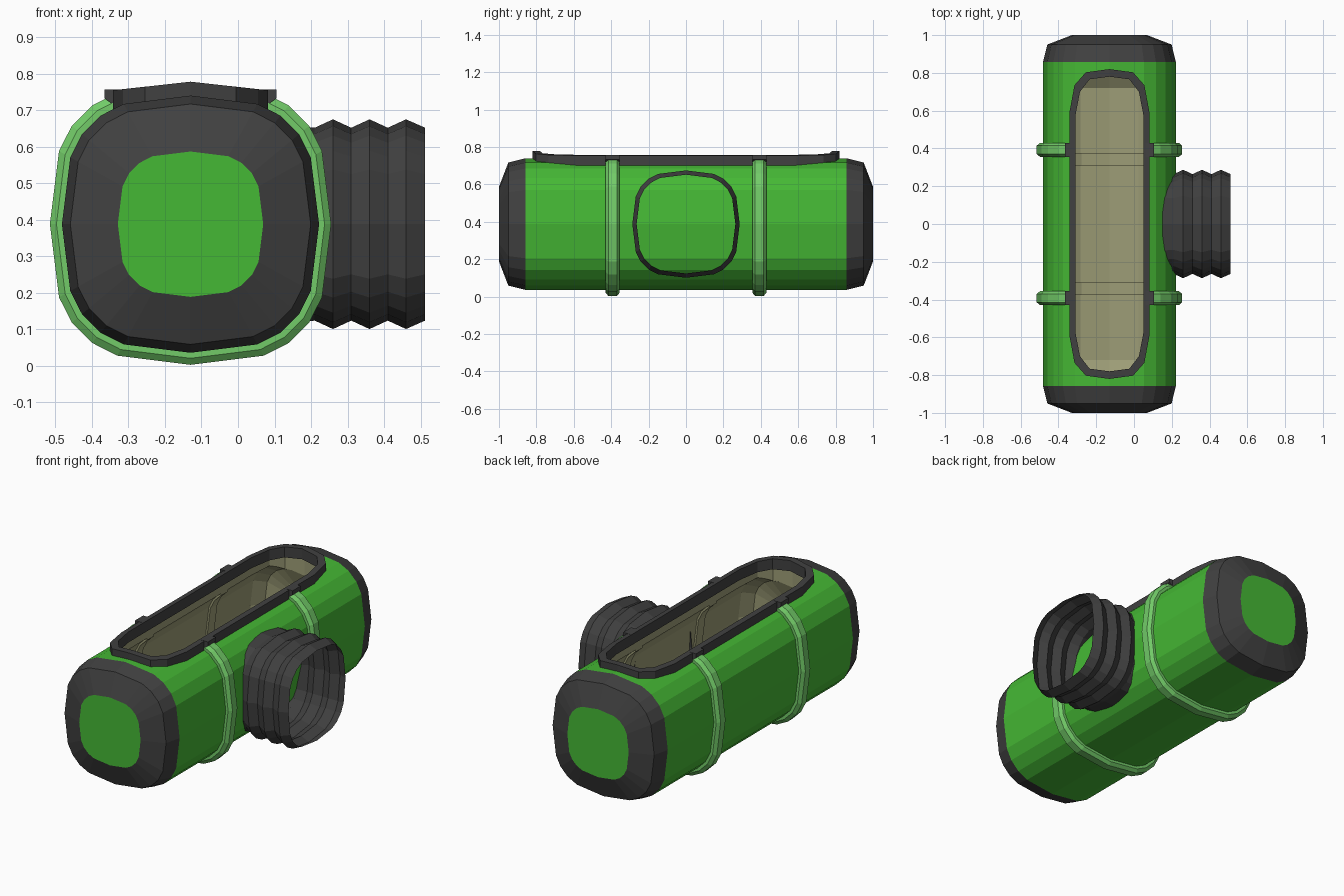
import bpy, bmesh

if "Cube" in bpy.data.objects:
    bpy.data.objects.remove(bpy.data.objects["Cube"])

CX, CZ = -0.13, 0.388          # axis of the main body


def material(name, rgb):
    m = bpy.data.materials.new(name)
    m.diffuse_color = (*rgb, 1)
    m.use_nodes = True
    m.node_tree.nodes["Principled BSDF"].inputs["Base Color"].default_value = m.diffuse_color
    return m


GREEN = material("green", (0.06, 0.48, 0.035))
LIGHT = material("light_green", (0.17, 0.60, 0.14))
DARK = material("dark_grey", (0.052, 0.052, 0.052))
TAN = material("tan", (0.33, 0.33, 0.18))

# 20-sided rounded square: one quadrant, turned four times
QUAD = [(0, 1), (0.52, 0.935), (0.70, 0.844), (0.844, 0.70), (0.935, 0.52)]
SECTION = []
for k in range(4):
    for a, b in QUAD:
        for _ in range(k):
            a, b = b, -a
        SECTION.append((a, b))


def finish(bm, name, mats):
    bmesh.ops.recalc_face_normals(bm, faces=bm.faces)
    me = bpy.data.meshes.new(name)
    bm.to_mesh(me)
    bm.free()
    for m in mats:
        me.materials.append(m)
    ob = bpy.data.objects.new(name, me)
    bpy.context.collection.objects.link(ob)
    return ob


def skin(bm, loops, wrap=False):
    n = len(loops[0])
    for i in range(len(loops) if wrap else len(loops) - 1):
        p, q = loops[i], loops[(i + 1) % len(loops)]
        for j in range(n):
            k = (j + 1) % n
            bm.faces.new((p[j], p[k], q[k], q[j]))


def loft(name, stations, mats, along="y", wrap=False, caps=True):
    """Skin the rounded square through (position, half size) stations."""
    bm = bmesh.new()
    loops = []
    for t, s in stations:
        pts = [(CX + a * s, t, CZ + b * s) if along == "y" else
               (t, a * s, CZ + b * s) for a, b in SECTION]
        loops.append([bm.verts.new(p) for p in pts])
    skin(bm, loops, wrap)
    if caps and not wrap:
        bm.faces.new(loops[0])
        end = bm.faces.new(loops[-1])
        end.material_index = len(mats) - 1
    return finish(bm, name, mats)


def outline(quarter):
    """Mirror a quarter outline (from end middle to side) into a full loop."""
    q = quarter
    return (q + [(x, -y) for x, y in reversed(q)]
            + [(-x, -y) for x, y in q[1:]]
            + [(-x, y) for x, y in reversed(q[1:])])


OUTER = outline([(0, 0.82), (0.125, 0.803), (0.185, 0.735), (0.212, 0.59)])
MIDDLE = outline([(0, 0.80), (0.115, 0.785), (0.17, 0.718), (0.196, 0.58)])
INNER = outline([(0, 0.78), (0.105, 0.766), (0.156, 0.70), (0.181, 0.57)])
# the end middle point is shared, so drop the repeat at the far end
OUTER, MIDDLE, INNER = [list(dict.fromkeys(o)) for o in (OUTER, MIDDLE, INNER)]


def cut(ob, cutter):
    m = ob.modifiers.new("cut", "BOOLEAN")
    m.operation = "DIFFERENCE"
    m.solver = "EXACT"
    m.material_mode = "TRANSFER"
    m.object = cutter


# Cutters: window opening and hollow interior
bm = bmesh.new()
loops = [[bm.verts.new((CX + x, y, z)) for x, y in MIDDLE] for z in (0.5, 1.0)]
skin(bm, loops)
bm.faces.new(loops[0])
bm.faces.new(loops[1])
window = finish(bm, "window_cutter", [TAN])
hollow = loft("hollow_cutter", [(-0.825, 0.16), (-0.79, 0.25), (-0.72, 0.295),
                                (0.72, 0.295), (0.79, 0.25), (0.825, 0.16)], [TAN])
for c in (window, hollow):
    c.hide_render = True
    c.hide_set(True)

# Main body
body = loft("body", [(-0.857, 0.352), (0.857, 0.352)], [GREEN])
cut(body, hollow)
cut(body, window)

for s, side in ((-1, "front"), (1, "back")):
    # End cap with green panel
    loft(side + "_cap", [(s * 0.857, 0.352), (s * 0.95, 0.329), (s, 0.199)],
         [DARK, GREEN])
    # Raised band around the body
    band = loft(side + "_band", [(s * y, r) for y, r in (
        (0.355, 0.34), (0.355, 0.367), (0.37, 0.385), (0.415, 0.385),
        (0.43, 0.367), (0.43, 0.34))], [LIGHT], wrap=True)
    cut(band, window)
    # Inner rib
    rib = loft(side + "_inner_rib", [(s * y, r) for y, r in (
        (0.31, 0.30), (0.31, 0.285), (0.375, 0.285), (0.375, 0.30))],
        [TAN], wrap=True)
    cut(rib, window)
    # Rim clips over the band
    for d in (-1, 1):
        bm = bmesh.new()
        loops = [[bm.verts.new((CX + d * x, s * y, z)) for x, z in (
            (0.19, 0.757), (0.236, 0.757), (0.236, 0.733), (0.215, 0.718),
            (0.19, 0.718))] for y in (0.355, 0.43)]
        skin(bm, loops)
        bm.faces.new(loops[0])
        bm.faces.new(loops[1])
        finish(bm, f"{side}_rim_clip_{'left' if d < 0 else 'right'}", [DARK])

# Window rim following the curve of the top
bm = bmesh.new()
loops = [[bm.verts.new((CX + x, y, 0.778 - 0.11 * abs(x) - drop)) for x, y in o]
         for o, drop in ((OUTER, 0.062), (OUTER, 0), (INNER, 0), (INNER, 0.062))]
skin(bm, loops, wrap=True)
finish(bm, "window_rim", [DARK])

# Ribbed side port
loft("side_port", [(0.15, 0.27), (0.21, 0.264), (0.26, 0.287), (0.31, 0.264),
                   (0.36, 0.287), (0.41, 0.264), (0.46, 0.287), (0.512, 0.264)],
     [DARK], along="x", caps=False)
